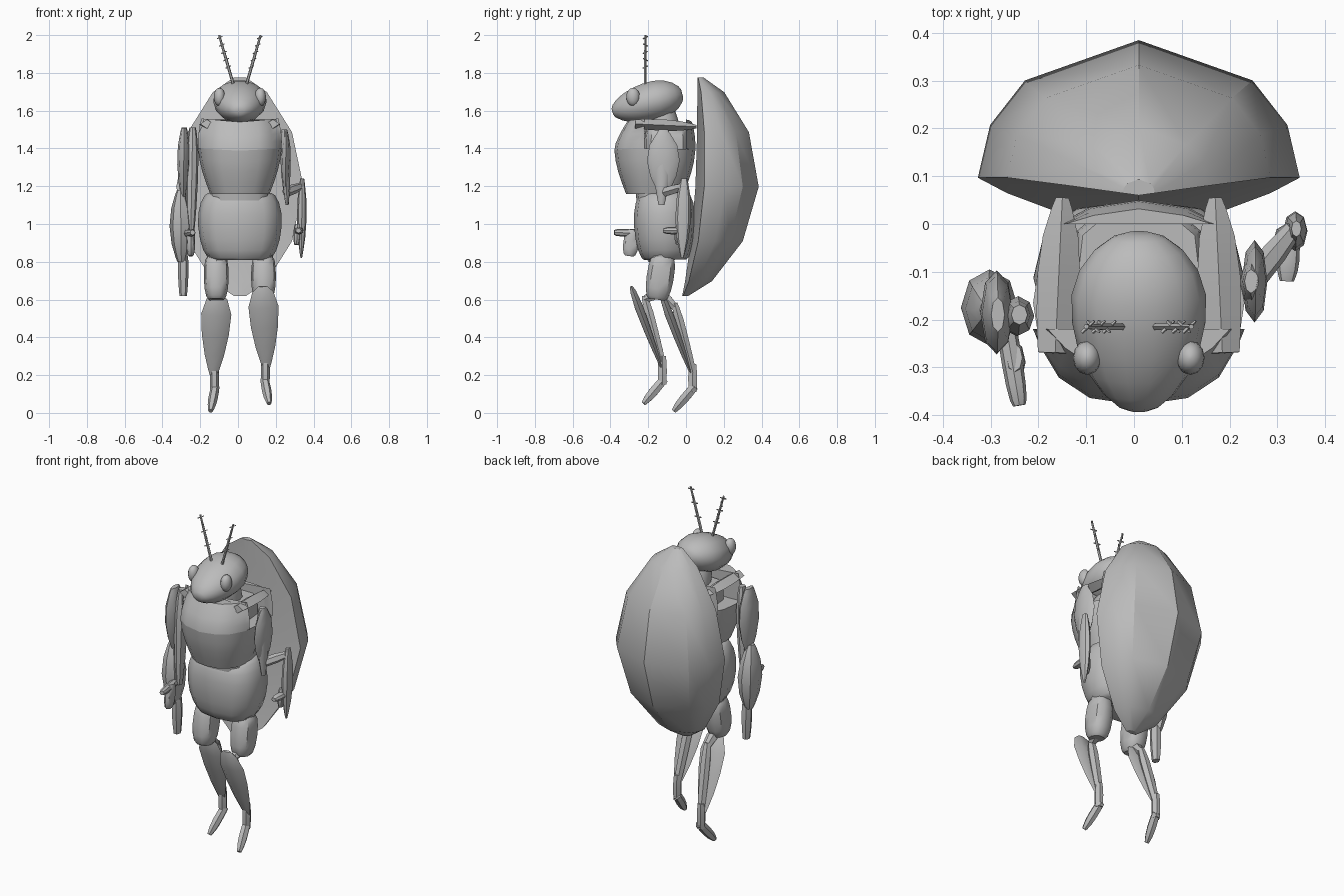
import bpy
import math
from mathutils import Vector

cube = bpy.data.objects.get("Cube")
if cube:
    bpy.data.objects.remove(cube)

grey = bpy.data.materials.new("plain grey")
grey.use_nodes = True
shade = (.5, .5, .5, 1)
grey.diffuse_color = shade
grey.node_tree.nodes["Principled BSDF"].inputs["Base Color"].default_value = shade

SIDES = (("right", -1), ("left", 1))
MIDDLE = .01


def loft(name, rings, sharp=40):
    """Skin equal-length rings of points, cap both ends and shade the result."""
    count = len(rings[0])
    verts = [point for ring in rings for point in ring]
    faces = []
    for row in range(len(rings) - 1):
        low, high = row * count, (row + 1) * count
        for i in range(count):
            j = (i + 1) % count
            faces.append((low + i, low + j, high + j, high + i))
    faces.append(tuple(reversed(range(count))))
    faces.append(tuple(range(len(verts) - count, len(verts))))
    mesh = bpy.data.meshes.new(name)
    mesh.from_pydata(verts, [], faces)
    mesh.materials.append(grey)
    part = bpy.data.objects.new(name, mesh)
    bpy.context.collection.objects.link(part)
    bpy.ops.object.select_all(action='DESELECT')
    part.select_set(True)
    bpy.context.view_layer.objects.active = part
    bpy.ops.object.mode_set(mode='EDIT')
    bpy.ops.mesh.select_all(action='SELECT')
    bpy.ops.mesh.normals_make_consistent(inside=False)
    bpy.ops.object.mode_set(mode='OBJECT')
    bpy.ops.object.shade_smooth_by_angle(angle=math.radians(sharp))


def rounded(value, power):
    return math.copysign(abs(value) ** (2 / power), value)


def pod(name, start, end, wide, deep, first=.5, last=.5, peak=.5, sides=8, power=2, steps=6, bulge=1):
    """Swelling limb: full size at the peak, easing to a fraction at either end."""
    start, end = Vector(start), Vector(end)
    across = Vector((1, 0, 0))
    axis = (end - start).normalized()
    depth = axis.cross(across).normalized()
    across = depth.cross(axis)
    rings = []
    for step in range(steps + 1):
        t = (1 - math.cos(math.pi * step / steps)) / 2
        away, least = ((peak - t) / peak, first) if t < peak else ((t - peak) / (1 - peak), last)
        size = least + (1 - least) * max(0, 1 - away ** 2) ** bulge
        ring = []
        for side in range(sides):
            turn = math.tau * side / sides
            ring.append(start.lerp(end, t)
                        + across * wide * size * rounded(math.cos(turn), power)
                        + depth * deep * size * rounded(math.sin(turn), power))
        rings.append(ring)
    loft(name, rings)


def rod(name, start, end, radius, sides=6):
    pod(name, start, end, radius, radius, first=1, last=.7, peak=.3, sides=sides, steps=2)


# Wing case: half-round sections, flat in front, swelling and closing with height
def wing_section(t):
    size = .1 + .9 * math.sin(math.pi * t) ** .65
    front = .06 - .08 * (1 - t) ** 3
    z = .62 + 1.155 * t
    ring = [(MIDDLE, front, z)]
    for part in (-1, -.75, -.5, 0, .5, .75, 1):
        turn = math.pi / 2 * part
        ring.append((MIDDLE + .337 * size * math.sin(turn),
                     front + .335 * size * (.14 + .86 * math.cos(turn)), z))
    return ring


loft("wing_case", [wing_section((1 - math.cos(math.pi * row / 6)) / 2) for row in range(7)], sharp=30)

# Head and neck
pod("head", (MIDDLE, -.02, 1.69), (MIDDLE, -.39, 1.595), .142, .108,
    first=.2, last=.15, peak=.4, sides=14, steps=10, bulge=.65)
pod("neck", (MIDDLE, -.1, 1.45), (MIDDLE, -.14, 1.62), .08, .08, first=1, last=.8, sides=12)

# Eyes and barbed antennae
for label, side in SIDES:
    x = MIDDLE + side * .108
    pod(label + "_eye", (x, -.28, 1.72), (x, -.28, 1.625), .03, .036,
        first=.1, last=.1, sides=12, steps=8, bulge=.5)
    base = Vector((MIDDLE + side * .035, -.215, 1.74))
    tip = Vector((MIDDLE + side * .11, -.215, 2))
    rod(label + "_antenna", base, tip, .008)
    for barb in range(5):
        middle = base.lerp(tip, .35 + .15 * barb)
        reach = Vector((.013, .012 * (-1) ** barb, .006))
        rod(label + "_antenna_barb", middle - reach, middle + reach, .004, sides=4)


# Vest: one flaring shell, low at the armholes, rising in front and behind
def vest(name, bottom, top, near, far):
    rings = []
    for row in range(5):
        t = bottom + (top - bottom) * row / 4
        size = .71 + .29 * math.sin(.75 * math.pi * t)
        lean = max(0, t - .65) * .14
        ring = []
        for side in range(16):
            turn = math.tau * side / 16
            x = rounded(math.cos(turn), 2.5) * size
            y = -.165 + .215 * size * rounded(math.sin(turn), 2.2)
            if y < -.165:
                y += lean
            ring.append((MIDDLE + .222 * x, min(max(y, near), far), 1.16 + .38 * t + .02 * t * abs(x)))
        rings.append(ring)
    loft(name, rings)


vest("vest_body", 0, .6, -1, 1)
vest("vest_front", .6, 1, -1, -.22)
vest("vest_back", .6, 1, 0, 1)
pod("chest_core", (MIDDLE, -.1, 1.38), (MIDDLE, -.1, 1.5), .14, .12, first=1, last=.9, sides=12, power=4)
pod("waist", (MIDDLE, -.12, 1.12), (MIDDLE, -.13, 1.2), .16, .14, first=1, last=1, sides=12, power=3)
pod("abdomen", (MIDDLE, -.115, 1.165), (MIDDLE, -.11, .81), .222, .163,
    first=.75, last=.68, peak=.4, sides=12, power=2.6, steps=8, bulge=.6)
for label, side in SIDES:
    x = MIDDLE + side * .175
    pod(label + "_shoulder_strap", (x, -.27, 1.53), (x - side * .015, .055, 1.515), .045, .03,
        first=.8, last=.3, sides=4)


# Legs: the same parts on both sides, one stepping further forward
def leg(label, side, forward, lift):
    def at(x, y, z):
        return (MIDDLE + side * x, y - forward, z + lift)

    x = MIDDLE + side * .125
    pod(label + "_hip", (x, -.13, .88), (x, -.13, .78), .05, .06, first=.9, last=1)
    pod(label + "_thigh", (x, -.12, .825), (x, -.155, .6), .066, .075,
        first=.75, last=.6, peak=.45, sides=10, power=2.5, bulge=.5)
    rod(label + "_knee", (x, -.14, .64), at(.11, -.06, .56), .03)
    pod(label + "_calf", at(.11, -.06, .58), at(.135, .04, .2), .03, .028, first=.6, last=.7, peak=.3, sides=6)
    pod(label + "_shin_guard", at(.12, -.13, .63), at(.14, .03, .2), .08, .026,
        first=.3, last=.25, peak=.2, sides=6)
    pod(label + "_ankle", at(.135, .035, .26), at(.135, .035, .11), .024, .027, first=.8, last=.9, sides=6)
    pod(label + "_foot", at(.13, .045, .14), at(.155, -.065, .01), .025, .028, first=.9, last=.5, sides=6)


leg("right", -1, 0, 0)
leg("left", 1, .16, .04)

# Right arm, hanging with one finger pointing forward
pod("right_upper_arm", (-.24, -.19, 1.51), (-.25, -.2, .94), .034, .042, peak=.3)
pod("right_sleeve", (-.285, -.19, 1.51), (-.29, -.18, 1.12), .035, .09, first=.4, last=.2, peak=.4)
pod("right_forearm", (-.305, -.18, 1.18), (-.3, -.17, .8), .06, .08, first=.3, last=.35)
pod("right_long_fingers", (-.29, -.165, .83), (-.29, -.16, .62), .028, .035, first=.9, last=.7, peak=.3, sides=6)
pod("right_palm", (-.25, -.28, .97), (-.25, -.3, .83), .023, .042, first=.7, bulge=.5)
pod("right_pointing_finger", (-.27, -.2, .95), (-.24, -.38, .955), .022, .022, first=.9, last=.6, bulge=.5)

# Left arm, bent back at the elbow
pod("left_upper_arm", (.245, -.12, 1.5), (.26, -.13, 1.1), .027, .05, last=.3, peak=.3)
pod("left_sleeve", (.255, -.12, 1.5), (.25, -.12, 1.17), .027, .087, first=.2, last=.3, peak=.45)
rod("left_elbow", (.255, -.11, 1.17), (.335, -.01, 1.2), .027)
pod("left_forearm", (.34, -.01, 1.24), (.335, -.02, .82), .026, .042, first=.4, last=.15, peak=.45)
pod("left_palm", (.315, -.03, 1), (.31, -.035, .89), .02, .03, first=.7, last=.6)
pod("left_pointing_finger", (.325, -.03, .965), (.32, -.12, .965), .024, .02, first=.9, last=.6)
